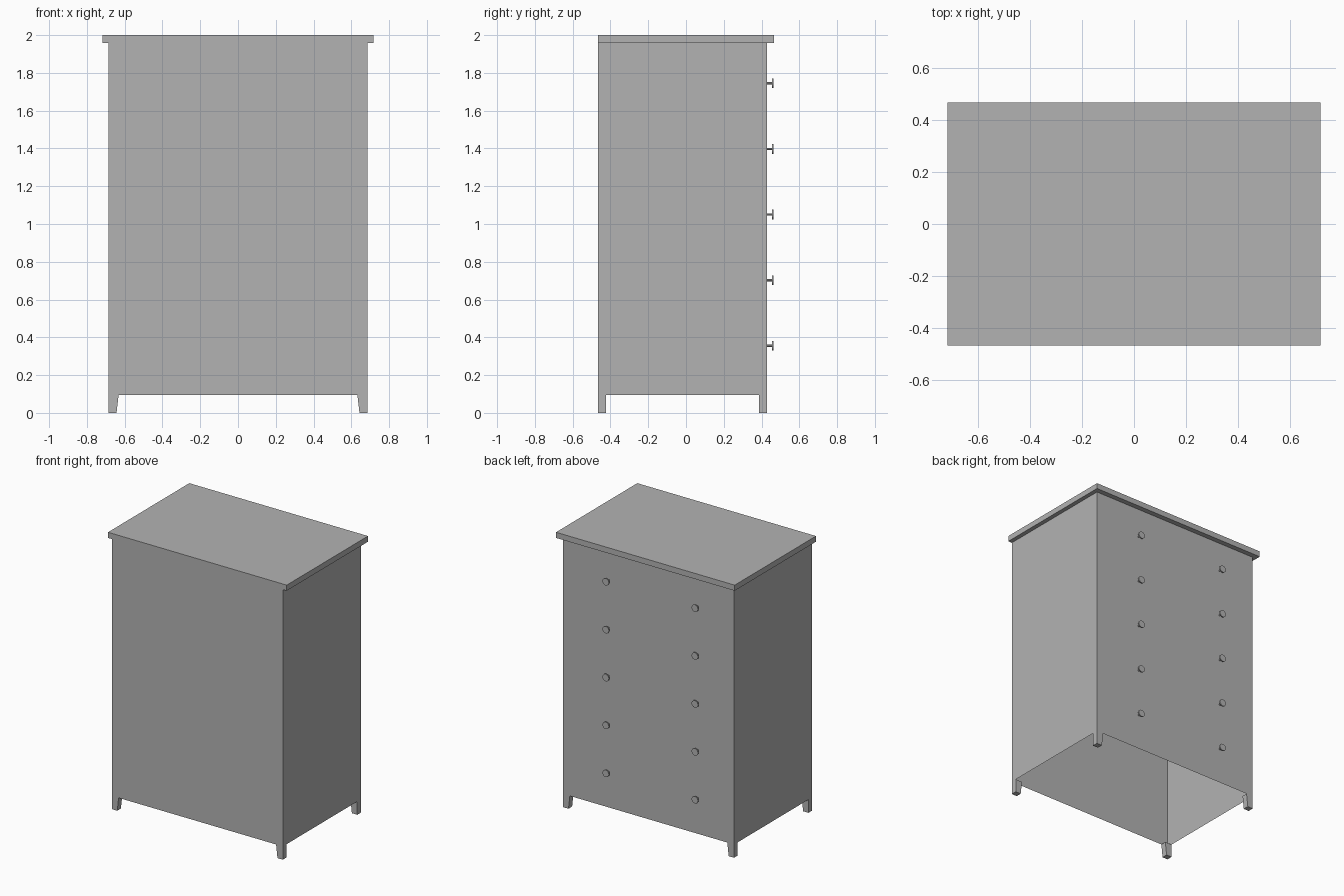
import bpy, bmesh, math
from mathutils import Matrix

cube = bpy.data.objects.get("Cube")
if cube:
    bpy.data.objects.remove(cube, do_unlink=True)

grey = bpy.data.materials.new("plain_grey")
grey.use_nodes = True
grey.diffuse_color = (0.45, 0.45, 0.45, 1)
grey.node_tree.nodes["Principled BSDF"].inputs["Base Color"].default_value = (0.45, 0.45, 0.45, 1)

HALF_X, FRONT, BACK = 0.686, -0.466, 0.429
BOTTOM, TOP = 0.096, 1.959


def finish(name, bm):
    mesh = bpy.data.meshes.new(name)
    bm.to_mesh(mesh)
    bm.free()
    mesh.materials.append(grey)
    obj = bpy.data.objects.new(name, mesh)
    bpy.context.collection.objects.link(obj)
    return obj


def box(x0, x1, y0, y1, z0, z1):
    bm = bmesh.new()
    bmesh.ops.create_cube(bm, size=1)
    for v in bm.verts:
        v.co = (x1 if v.co.x > 0 else x0, y1 if v.co.y > 0 else y0, z1 if v.co.z > 0 else z0)
    return bm


# Case: thin walls, open underneath
bm = box(-HALF_X, HALF_X, FRONT, BACK, BOTTOM, TOP)
bm.normal_update()
bmesh.ops.delete(bm, geom=[f for f in bm.faces if abs(f.normal.z) > 0.5], context="FACES_ONLY")
finish("case_walls", bm)

# Top board: flush at the front, overhanging the other sides
finish("top_board", box(-0.717, 0.717, FRONT, 0.466, TOP, 2.0))

# Legs: slightly tapered on the inner side
for side, x in (("right", -1), ("left", 1)):
    for end, y0, y1 in (("front", FRONT, FRONT + 0.042), ("back", BACK - 0.042, BACK)):
        outer, inner = x * HALF_X, x * 0.632
        bm = box(min(outer, inner), max(outer, inner), y0, y1, 0, BOTTOM)
        for v in bm.verts:
            if v.co.z < 0.01 and abs(v.co.x) < 0.66:
                v.co.x = x * 0.643
        finish(f"{end}_{side}_leg", bm)


# Knobs: thin stem and round disc
def cylinder(bm, x, z, radius, y0, y1, sides):
    turn = Matrix.Translation((x, (y0 + y1) / 2, z)) @ Matrix.Rotation(math.pi / 2, 4, "X")
    bmesh.ops.create_cone(bm, cap_ends=True, segments=sides, radius1=radius,
                          radius2=radius, depth=y1 - y0, matrix=turn)


for row in range(5):
    z = 0.355 + row * 0.3475
    for side, x in (("left", 0.32), ("right", -0.395)):
        bm = bmesh.new()
        cylinder(bm, x, z, 0.006, BACK, 0.457, 8)
        cylinder(bm, x, z, 0.026, 0.456, 0.464, 12)
        finish(f"{side}_knob_{row + 1}", bm)
